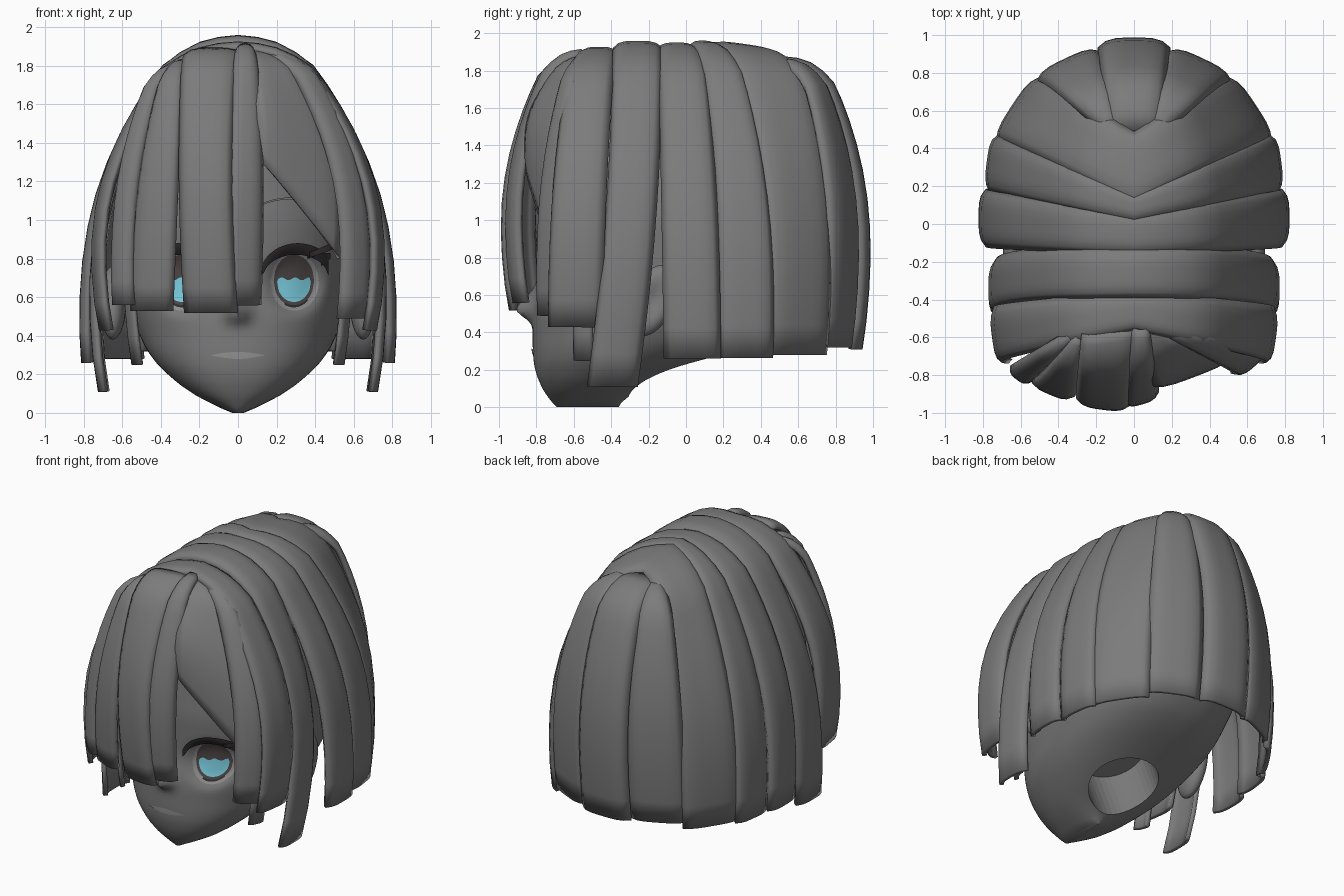
import bpy, bmesh, math
from mathutils import Vector

old = bpy.data.objects.get("Cube")
if old:
    bpy.data.objects.remove(old, do_unlink=True)


def material(name, rgb):
    m = bpy.data.materials.new(name)
    m.use_nodes = True
    m.diffuse_color = (*rgb, 1)
    m.node_tree.nodes["Principled BSDF"].inputs["Base Color"].default_value = (*rgb, 1)
    return m


GREY = material("mid grey", (0.2, 0.2, 0.2))
PALE = material("pale grey", (0.29, 0.29, 0.29))
CYAN = material("iris cyan", (0.22, 0.68, 0.83))
BROWN = material("iris brown", (0.08, 0.065, 0.065))
DARK = material("lash black", (0.03, 0.026, 0.028))


def make(name, bm, mat, angle=50):
    bmesh.ops.recalc_face_normals(bm, faces=bm.faces)
    me = bpy.data.meshes.new(name)
    bm.to_mesh(me)
    bm.free()
    ob = bpy.data.objects.new(name, me)
    bpy.context.collection.objects.link(ob)
    me.materials.append(mat)
    bpy.ops.object.select_all(action='DESELECT')
    ob.select_set(True)
    bpy.context.view_layer.objects.active = ob
    bpy.ops.object.shade_smooth_by_angle(angle=math.radians(angle))
    return ob


def mirror(ob):
    ob.modifiers.new("mirror", 'MIRROR').use_clip = True


def grid(bm, rows, closed=False):
    vs = [[bm.verts.new(p) for p in r] for r in rows]
    n = len(rows[0])
    for r, q in zip(vs, vs[1:]):
        for i in range(n if closed else n - 1):
            j = (i + 1) % n
            bm.faces.new((r[i], r[j], q[j], q[i]))
    return vs


# Head outline: height, half width, front y, back y
HEAD = [(0, .03, -.69, -.36), (.05, .15, -.74, -.33), (.1, .24, -.77, -.25),
        (.2, .37, -.81, -.02), (.3, .46, -.82, .2), (.4, .51, -.82, .42),
        (.5, .55, -.82, .55), (.7, .6, -.79, .68), (1, .63, -.81, .75),
        (1.3, .58, -.79, .7), (1.6, .43, -.64, .5), (1.78, .25, -.4, .28),
        (1.86, .05, -.1, .05)]


def outline(z):
    z = min(max(z, 0), 1.86)
    for a, b in zip(HEAD, HEAD[1:]):
        if z <= b[0]:
            t = (z - a[0]) / (b[0] - a[0])
            return [p + (q - p) * t for p, q in zip(a[1:], b[1:])]


def section(z):
    d = min(.04, z, 1.86 - z)
    return [(p + q + r) / 3 for p, q, r in zip(outline(z - d), outline(z), outline(z + d))]


# Nose bump and sunken eye sockets
def relief(x, z):
    bump = .09 * math.exp(-(x / .055) ** 2 - ((z - .52) / (.05 if z < .52 else .09)) ** 2)
    r = ((abs(x) - .29) / .14) ** 2 + ((z - .68) / .155) ** 2
    return bump - .05 * math.exp(-r ** 3)


def face_y(x, z):
    w, f, b = section(z)
    c = (f + b) / 2
    return c + (f - c) * max(0, 1 - abs(x / w) ** 2.3) ** (1 / 2.3) - relief(x, z)


# Head
rings = []
for k in range(81):
    z = 1.86 * k / 80
    w, f, b = section(z)
    c, ring = (f + b) / 2, []
    for i in range(112):
        a = math.tau * i / 112
        s, co = math.sin(a), math.cos(a)
        x = w * math.copysign(abs(s) ** (2 / 2.3), s)
        y = face_y(x, z) if co > 0 else c + (b - c) * abs(co) ** (2 / 2.3)
        ring.append((x, y, z))
    rings.append(ring)
bm = bmesh.new()
vs = grid(bm, rings, True)
bm.faces.new(vs[0])
bm.faces.new(vs[-1])
head = make("head", bm, GREY)

# Neck opening
bpy.ops.mesh.primitive_cylinder_add(vertices=40, radius=.235, depth=.6, location=(0, -.12, .22),
                                    rotation=(math.radians(22), 0, 0))
cutter = bpy.context.object
cutter.hide_render = True
cut = head.modifiers.new("neck_opening", 'BOOLEAN')
cut.object, cut.solver = cutter, 'EXACT'
bpy.context.view_layer.objects.active = head
bpy.ops.object.modifier_apply(modifier=cut.name)
bpy.data.objects.remove(cutter, do_unlink=True)

# Ears
bm = bmesh.new()
bmesh.ops.create_uvsphere(bm, u_segments=24, v_segments=14, radius=1)
for v in bm.verts:
    dent = .05 * math.exp(-(v.co.y ** 2 + v.co.z ** 2) * 4) if v.co.x > 0 else 0
    v.co = (.65 + .07 * v.co.x - dent, -.18 + .12 * v.co.y + .05 * v.co.z, .57 + .19 * v.co.z)
mirror(make("ears", bm, GREY))


# Painted face details: thin sheets hugging the face between two curves
def patch(name, x0, x1, low, high, mat, lift, both=True, flare=0):
    rows = []
    for i in range(25):
        x = x0 + (x1 - x0) * i / 24
        lo, hi = low(x), high(x)
        zs = [lo + (hi - lo) * j / 8 for j in range(9)]
        rows.append([(x, face_y(x, z) - lift - flare * (x - x0), z) for z in zs])
    bm = bmesh.new()
    grid(bm, rows)
    ob = make(name, bm, mat)
    if both:
        mirror(ob)


def arc(cx, cz, rx, rz):
    return lambda x: cz + rz * math.sqrt(max(0, 1 - ((x - cx) / rx) ** 2))


iris_low, iris_high = arc(.29, .685, .105, -.13), arc(.29, .685, .105, .135)
lash_top, lash_under = arc(.31, .7, .2, .18), arc(.3, .7, .17, .12)
patch("eye_rims", .165, .42, arc(.2925, .68, .1275, -.15), arc(.2925, .68, .1275, .15), PALE, .004)
patch("iris_rims", .185, .395, iris_low, iris_high, BROWN, .008)
patch("iris_glow", .202, .378, arc(.29, .68, .088, -.105),
      lambda x: min(arc(.29, .68, .088, .105)(x), .695 + .007 * math.sin(x * 90)), CYAN, .012)
patch("upper_lashes", .12, .47, lambda x: max(lash_under(x), .71), lambda x: max(lash_top(x), .72),
      DARK, .015, flare=.05)
patch("lash_wings", .36, .54, lambda x: .8 + .36 * (x - .36), lambda x: .83 + .5 * (x - .36) ** 1.1,
      DARK, .016, flare=1)
patch("outer_lashes", .43, .48, lambda x: .76 + .8 * (x - .43), lambda x: .83, DARK, .015, flare=.5)
patch("lower_lashes", .24, .36, lambda x: iris_low(x) - .008, lambda x: iris_low(x) + .004, DARK, .013)
patch("eyebrows", .13, .34, lambda x: 1.107 - 1.4 * (x - .27) ** 2,
      lambda x: 1.117 - 1.4 * (x - .27) ** 2, GREY, .008)
patch("mouth", -.14, .14, lambda x: .298 - .018 * math.cos(x * 11.2),
      lambda x: .3 + .016 * math.cos(x * 11.2), PALE, .006, False)

# Hair lock: spreads outward along the first value, falls along the second
FALL = [(0, 0), (.13, .006), (.25, .02), (.37, .048), (.48, .085), (.57, .145), (.66, .215), (.75, .295),
        (.83, .38), (.9, .475), (.95, .57), (.985, .68), (1, .79), (1, .9), (.985, 1)]


def lock(name, a0, b0, a1, b1, top, end_a, end_b=None, tip=(0, 0), both=False, bulge=.035, full=1, drop=0):
    end_b = end_a if end_b is None else end_b
    rows = []
    for u, v in FALL:
        u = u ** full
        drift = Vector((*tip, 0)) * v ** 2
        edge = [Vector((p[0] + (q[0] - p[0]) * u, p[1] + (q[1] - p[1]) * u, t - (t - e) * v)) + drift
                for p, q, t, e in ((a0, a1, top, end_a), (b0, b1, top - drop, end_b))]
        row = []
        for i in range(9):
            s = i / 8
            p = edge[0].lerp(edge[1], s)
            out = Vector((p.x, p.y, max(0, p.z - .9))).normalized()
            if both and u == 0:
                out.x = 0
            row.append(p + out * bulge * (1 - (2 * s - 1) ** 4))
        rows.append(row)
    bm = bmesh.new()
    grid(bm, rows)
    ob = make(name, bm, GREY)
    if both:
        mirror(ob)
    thick = ob.modifiers.new("thickness", 'SOLIDIFY')
    thick.thickness, thick.offset = .03, 0


# Bands arching over the crown, both sides
lock("temple_band", (0, -.55), (0, -.36), (.735, -.71), (.77, -.43), 1.88, .43, tip=(-.07, -.02), both=True)
lock("long_band", (0, -.38), (0, -.13), (.775, -.39), (.77, -.135), 1.91, .11, tip=(-.08, -.13), both=True)
lock("ear_band", (0, -.15), (0, .05), (.765, -.125), (.765, .165), 1.9, .26, tip=(.01, .015), both=True)
lock("side_band", (0, .02), (0, .15), (.75, .17), (.715, .46), 1.91, .265, both=True)
lock("rear_band", (0, .1), (0, .48), (.715, .46), (.5, .79), 1.92, .28, tip=(0, -.045), both=True, drop=.05)

# Back of the hair
for side, label in ((-1, "right"), (1, "left")):
    lock("back_lock_" + label, (side * .12, .46), (side * .08, .48), (side * .51, .785),
         (side * .185, .94), 1.82, .32, tip=(0, -.07), bulge=.04, full=.8)
lock("back_centre", (-.13, .47), (.13, .47), (-.185, .965), (.185, .965), 1.82, .31, tip=(0, -.08),
     bulge=.05, full=.8)

# Fringe
lock("fringe_centre", (0, -.54), (.07, -.54), (-.04, -.97), (.13, -.92), 1.87, .56, tip=(-.02, .07))
lock("fringe_middle", (-.27, -.58), (.02, -.53), (-.31, -.96), (-.05, -.995), 1.85, .52, tip=(.04, .08))
lock("fringe_right", (-.3, -.58), (-.27, -.58), (-.52, -.85), (-.31, -.94), 1.79, .53, tip=(-.03, .07))
lock("fringe_outer", (-.32, -.56), (-.29, -.57), (-.64, -.75), (-.54, -.82), 1.77, .56)
lock("fringe_swept", (.02, -.53), (.08, -.54), (.1, -.85), (.53, -.68), 1.84, 1.32, .8, bulge=.03)
lock("fringe_left", (.07, -.53), (.14, -.52), (.55, -.78), (.69, -.66), 1.84, .49, tip=(-.03, 0))

# Narrow wisps beside the jaw
lock("jaw_wisps", (.3, -.45), (.3, -.4), (.58, -.59), (.62, -.5), 1.7, .25, tip=(-.08, 0), both=True, bulge=.015)
